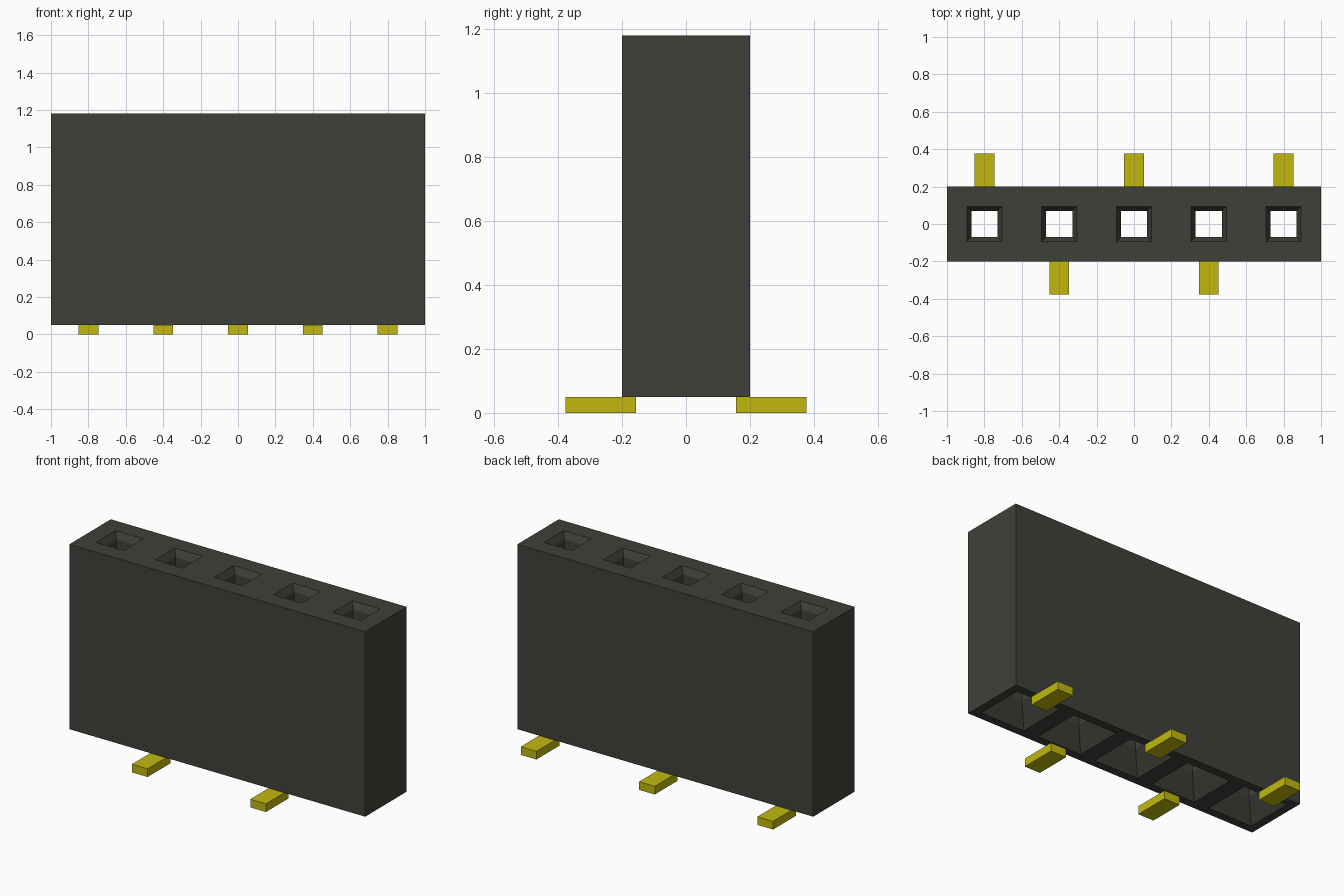
import bpy
import bmesh

cube = bpy.data.objects.get("Cube")
if cube:
    bpy.data.objects.remove(cube, do_unlink=True)


def material(name, rgb):
    mat = bpy.data.materials.new(name)
    mat.use_nodes = True
    mat.diffuse_color = (*rgb, 1)
    bsdf = mat.node_tree.nodes["Principled BSDF"]
    bsdf.inputs["Base Color"].default_value = (*rgb, 1)
    bsdf.inputs["Roughness"].default_value = 0.6
    return mat


black_plastic = material("black plastic", (0.051, 0.051, 0.042))
yellow_metal = material("yellow metal", (0.533, 0.485, 0.0045))


def add_object(name, bm, mat):
    bmesh.ops.recalc_face_normals(bm, faces=bm.faces)
    mesh = bpy.data.meshes.new(name)
    bm.to_mesh(mesh)
    bm.free()
    mesh.materials.append(mat)
    obj = bpy.data.objects.new(name, mesh)
    bpy.context.collection.objects.link(obj)
    return obj


PITCH, COUNT = 0.4, 5
BOTTOM, TOP = 0.05, 1.18
centres = [(i - (COUNT - 1) / 2) * PITCH for i in range(COUNT)]

# Housing: each cell is a closed loop of square rings (half size, height):
# underside, flared recess, straight socket, chamfered mouth, top, outer wall
RINGS = [(0.2, BOTTOM), (0.15, BOTTOM), (0.07, BOTTOM + 0.12),
         (0.07, TOP - 0.04), (0.094, TOP), (0.2, TOP)]
CORNERS = [(-1, -1), (1, -1), (1, 1), (-1, 1)]

bm = bmesh.new()
for cx in centres:
    rings = [[bm.verts.new((cx + h * sx, h * sy, z)) for sx, sy in CORNERS]
             for h, z in RINGS]
    for r, ring in enumerate(rings):
        following = rings[(r + 1) % len(rings)]
        for i in range(4):
            j = (i + 1) % 4
            # Skip walls shared by neighbouring cells
            outer = r == len(rings) - 1
            if outer and ((i == 1 and cx < centres[-1] - 0.01) or
                          (i == 3 and cx > centres[0] + 0.01)):
                continue
            bm.faces.new((ring[i], ring[j], following[j], following[i]))
bmesh.ops.remove_doubles(bm, verts=bm.verts, dist=0.0001)
add_object("housing", bm, black_plastic)

# Solder feet, alternating between back and front
for i, cx in enumerate(centres):
    side = 1 if i % 2 == 0 else -1
    bm = bmesh.new()
    bmesh.ops.create_cube(bm, size=1)
    bmesh.ops.scale(bm, vec=(0.106, 0.22, BOTTOM), verts=bm.verts)
    bmesh.ops.translate(bm, vec=(cx, side * 0.267, BOTTOM / 2), verts=bm.verts)
    add_object(f"{'back' if side > 0 else 'front'}_foot_{i + 1}", bm, yellow_metal)
